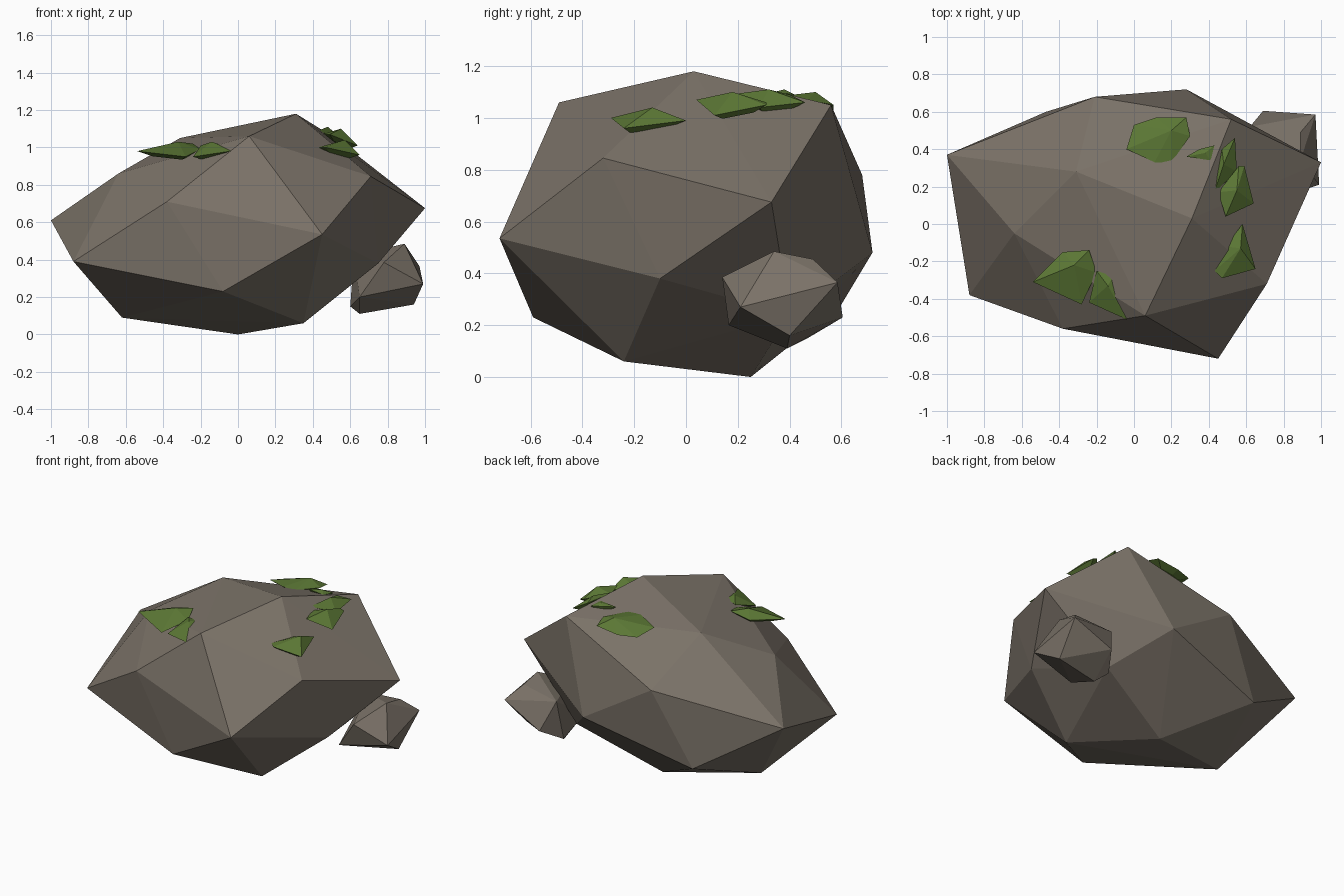
import bpy
import bmesh
from mathutils import Vector

default_cube = bpy.data.objects.get("Cube")
if default_cube:
    bpy.data.objects.remove(default_cube, do_unlink=True)


def make_material(name, colour):
    material = bpy.data.materials.new(name)
    material.use_nodes = True
    material.diffuse_color = colour
    shader = next(node for node in material.node_tree.nodes if node.type == "BSDF_PRINCIPLED")
    shader.inputs["Base Color"].default_value = colour
    shader.inputs["Roughness"].default_value = 1
    return material


def faceted_solid(name, corners, material):
    """Wrap a flat-shaded convex skin around the corner points."""
    bm = bmesh.new()
    for corner in corners:
        bm.verts.new(corner)
    bmesh.ops.convex_hull(bm, input=bm.verts[:])
    loose = [vert for vert in bm.verts if not vert.link_faces]
    bmesh.ops.delete(bm, geom=loose, context="VERTS")
    bmesh.ops.recalc_face_normals(bm, faces=bm.faces[:])
    mesh = bpy.data.meshes.new(name)
    bm.to_mesh(mesh)
    bm.free()
    mesh.materials.append(material)
    solid = bpy.data.objects.new(name, mesh)
    bpy.context.collection.objects.link(solid)
    return solid


def moss_patch(name, rim, peak, material, thickness=.05):
    """Thin cushion: an angular rim, a low peak and a shallow underside."""
    middle = sum((Vector(point) for point in rim), Vector()) / len(rim)
    underside = [middle.lerp(Vector(point), .6) - Vector((0, 0, thickness * .6)) for point in rim]
    return faceted_solid(name, [*rim, peak, *underside], material)


stone = make_material("warm grey stone", (.195, .167, .136, 1))
moss = make_material("moss green", (.105, .185, .035, 1))

# Large boulder, from its base up to its ridge
boulder_base = [
    (0, .25, 0), (.35, -.24, .06), (-.62, .07, .09), (-.08, -.59, .23),
    (-.47, .6, .28), (.55, .4, .24), (.75, -.1, .38),
]
boulder_waist = [
    (-.88, -.38, .39), (.28, .72, .48), (.45, -.72, .535),
    (-1, .37, .61), (1, .33, .675), (-.38, -.56, .71),
]
boulder_ridge = [
    (-.21, .68, .78), (.71, -.32, .845), (-.64, -.05, .86), (.06, -.49, 1.06),
    (-.31, .28, 1.05), (.52, .56, 1.05), (.31, .03, 1.18),
]
faceted_solid("boulder", boulder_base + boulder_waist + boulder_ridge, stone)

# Small stone lodged against the side
small_stone_corners = [
    (.89, .34, .485), (.89, .49, .455), (.97, .585, .365), (.99, .21, .27),
    (.94, .4, .16), (.65, .39, .11), (.78, .14, .385), (.65, .165, .2),
    (.69, .605, .23), (.62, .52, .42), (.6, .47, .15),
]
faceted_solid("small_stone", small_stone_corners, stone)

# Moss cushions on the upper faces
moss_patch("back_moss",
           [(-.04, .4, 1.06), (0, .53, 1.03), (.12, .57, 1.03), (.28, .57, 1.05),
            (.3, .47, 1.07), (.2, .33, 1.08), (.11, .33, 1.08)],
           (.2, .5, 1.1), moss)
moss_patch("ridge_moss",
           [(.28, .36, 1.1), (.35, .4, 1.1), (.43, .42, 1.09), (.41, .34, 1.1)],
           (.38, .38, 1.11), moss)
moss_patch("upper_left_moss",
           [(.43, .17, 1.09), (.47, .4, 1.09), (.54, .46, 1.06), (.55, .28, 1.04)],
           (.48, .32, 1.11), moss)
moss_patch("middle_left_moss",
           [(.49, .04, 1.07), (.45, .17, 1.07), (.56, .31, 1.06), (.59, .31, 1.05), (.64, .11, 1.01)],
           (.55, .18, 1.1), moss)
moss_patch("lower_left_moss",
           [(.43, -.25, 1), (.49, -.12, 1.01), (.58, 0, .99), (.65, -.24, .96), (.47, -.29, 1)],
           (.57, -.13, 1.04), moss)
moss_patch("front_right_moss",
           [(-.54, -.31, .98), (-.38, -.15, .99), (-.24, -.14, 1.02), (-.2, -.26, .99), (-.28, -.43, .95)],
           (-.32, -.22, 1.03), moss)
moss_patch("front_moss",
           [(-.2, -.25, 1.01), (-.11, -.28, 1.02), (-.03, -.47, .99), (-.04, -.51, .98), (-.24, -.42, .95)],
           (-.14, -.33, 1.03), moss)
